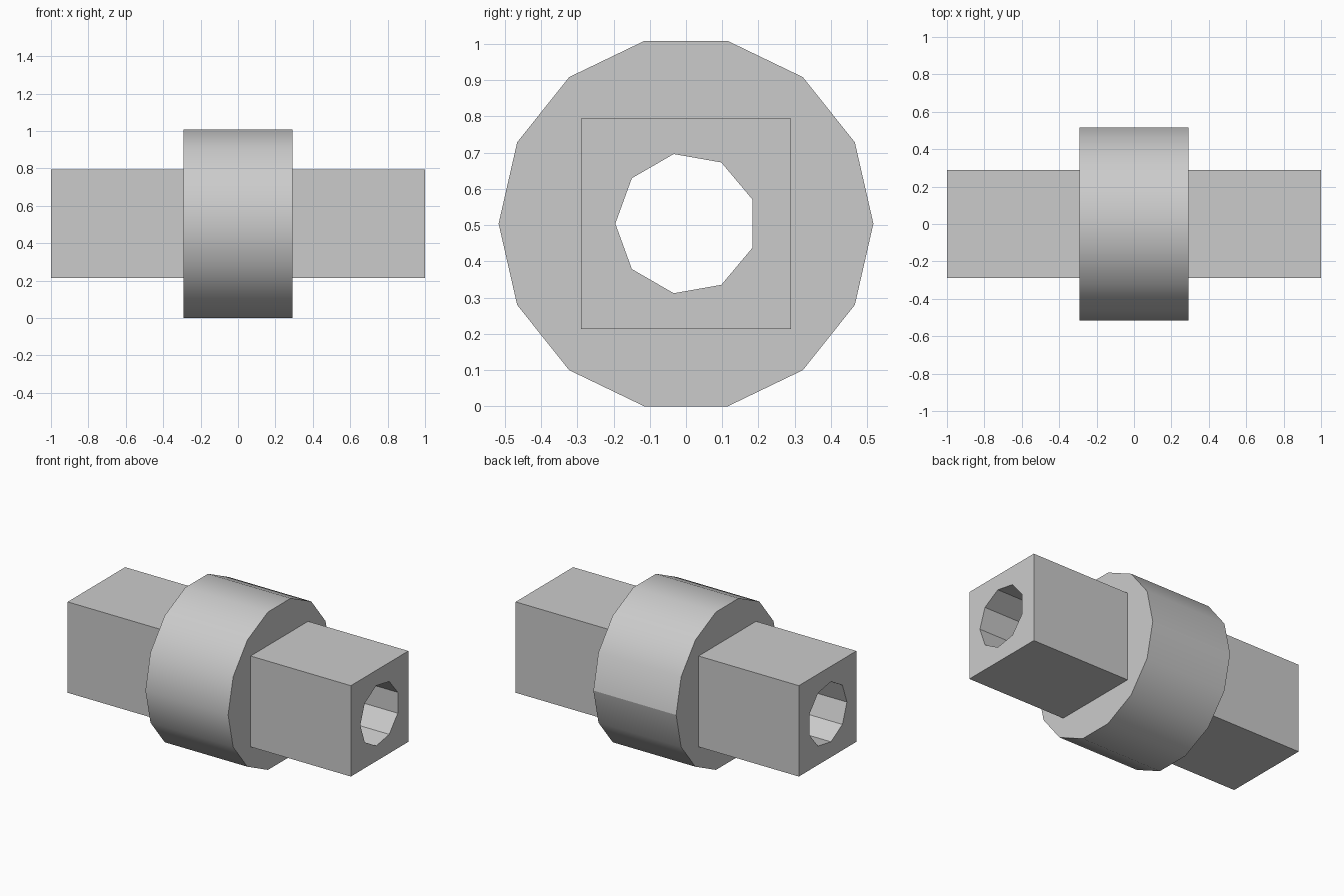
import bpy, bmesh
from math import cos, sin, pi, radians

cube = bpy.data.objects.get("Cube")
if cube:
    bpy.data.objects.remove(cube, do_unlink=True)

AXIS_Z = 0.504  # height of the shared axis

grey = bpy.data.materials.new("plain grey")
grey.use_nodes = True
colour = (0.6, 0.6, 0.6, 1)
grey.diffuse_color = colour
grey.node_tree.nodes["Principled BSDF"].inputs["Base Color"].default_value = colour


def ring(sides, radius, start=0.0):
    """Regular polygon in the YZ plane."""
    angles = [start + 2 * pi * i / sides for i in range(sides)]
    return [(radius * cos(a), radius * sin(a)) for a in angles]


def square(half):
    return ring(4, half * 2 ** 0.5, pi / 4)


def hollow_prism(name, outer, inner, half_length, seam=False):
    """Prism along X with a through opening, smooth below 30 degrees."""
    bm = bmesh.new()
    ends = []
    for x in (-half_length, half_length):
        loops = [[bm.verts.new((x, y, z)) for y, z in outline] for outline in (outer, inner)]
        edges = [bm.edges.new((lp[i - 1], lp[i])) for lp in loops for i in range(len(lp))]
        bmesh.ops.triangle_fill(bm, edges=edges, use_beauty=True, normal=(1, 0, 0))
        ends.append(loops)
    for a, b in zip(*ends):
        for i in range(len(a)):
            bm.faces.new((a[i - 1], a[i], b[i], b[i - 1]))
    bmesh.ops.recalc_face_normals(bm, faces=bm.faces)
    for f in bm.faces:
        f.smooth = True
    for e in bm.edges:
        e.smooth = e.calc_face_angle(0) < radians(30)
    if seam:  # hard seam along the back of the barrel
        bm.edges.get((ends[0][0][0], ends[1][0][0])).smooth = False
    mesh = bpy.data.meshes.new(name)
    bm.to_mesh(mesh)
    bm.free()
    mesh.materials.append(grey)
    obj = bpy.data.objects.new(name, mesh)
    obj.location.z = AXIS_Z
    bpy.context.collection.objects.link(obj)
    return obj


# Square bar with a nine-sided bore
hollow_prism("square_bar", square(0.29), ring(9, 0.195, pi), 1.0)

# Fourteen-sided collar fitted around the bar, its opening sunk into the bar wall
hollow_prism("collar", ring(14, 0.517), square(0.27), 0.292, seam=True)
